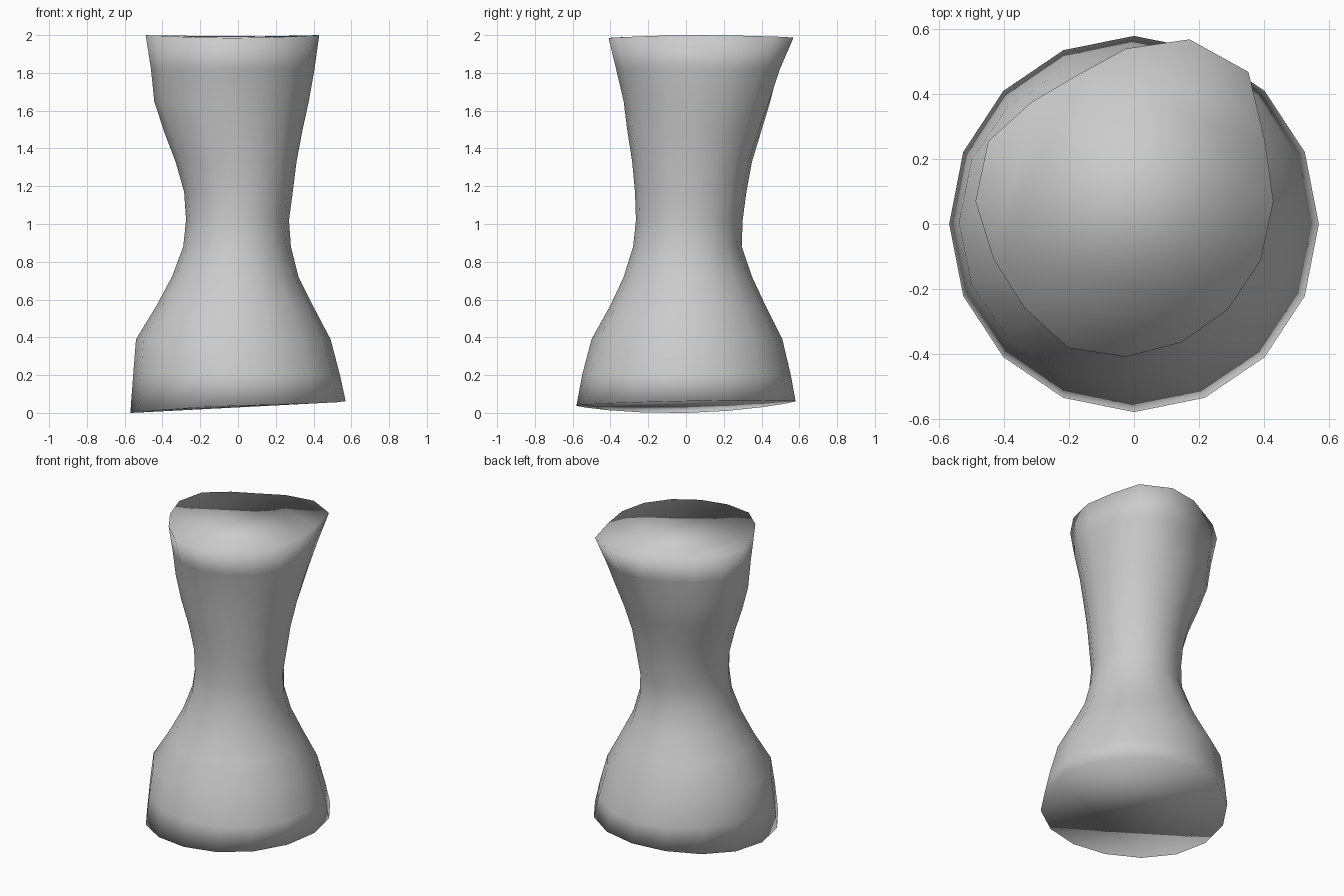
import bpy
import bmesh
from math import cos, sin, tau

cube = bpy.data.objects.get("Cube")
if cube:
    bpy.data.objects.remove(cube)

SIDES = 16

# Cross-sections from foot to lip: height, min x, max x, min y, max y
SECTIONS = [
    (0.00, -0.57, 0.57, -0.58, 0.58),
    (0.20, -0.555, 0.54, -0.55, 0.555),
    (0.39, -0.54, 0.49, -0.50, 0.51),
    (0.57, -0.43, 0.395, -0.40, 0.42),
    (0.72, -0.35, 0.32, -0.33, 0.35),
    (0.88, -0.29, 0.28, -0.28, 0.295),
    (1.02, -0.275, 0.27, -0.265, 0.30),
    (1.17, -0.285, 0.29, -0.27, 0.32),
    (1.33, -0.33, 0.31, -0.285, 0.35),
    (1.49, -0.39, 0.34, -0.31, 0.40),
    (1.65, -0.44, 0.375, -0.33, 0.45),
    (1.82, -0.455, 0.405, -0.37, 0.495),
    (1.985, -0.48, 0.43, -0.41, 0.55),
]

# Uneven lip: radial factor for each side, fading out towards the waist
LIP = [1.0, 1.02, 1.18, 1.13, 0.98, 0.87, 0.90, 1.01,
       1.02, 0.97, 0.97, 1.02, 1.0, 0.98, 0.98, 0.99]


def ring(bm, section):
    z, x0, x1, y0, y1 = section
    fade = max(0.0, z - 1.0) ** 2
    verts = []
    for i, lip in enumerate(LIP):
        c, s = cos(tau * i / SIDES), sin(tau * i / SIDES)
        k = 1 + (lip - 1) * fade
        height = z
        if section is SECTIONS[0]:      # tilted foot
            height = 0.05 + 0.012 * (c + s) - 0.038 * max(0.0, -c) ** 2
        elif section is SECTIONS[-1]:   # slightly wavy lip
            height = z + 0.015 * c * c
        verts.append(bm.verts.new(((x0 + x1) / 2 + k * c * (x1 - x0) / 2,
                                   (y0 + y1) / 2 + k * s * (y1 - y0) / 2,
                                   height)))
    return verts


# Closed waisted body
bm = bmesh.new()
rings = [ring(bm, section) for section in SECTIONS]
for low, high in zip(rings, rings[1:]):
    for i in range(SIDES):
        j = (i + 1) % SIDES
        bm.faces.new((low[i], low[j], high[j], high[i]))
caps = [bm.faces.new(rings[0][::-1]), bm.faces.new(rings[-1])]
bmesh.ops.triangulate(bm, faces=caps)
for face in bm.faces:
    face.smooth = True

mesh = bpy.data.meshes.new("waisted_body")
bm.to_mesh(mesh)
bm.free()
body = bpy.data.objects.new("waisted_body", mesh)
bpy.context.collection.objects.link(body)

# Plain grey material
grey = bpy.data.materials.new("plain_grey")
grey.use_nodes = True
grey.diffuse_color = (0.6, 0.6, 0.6, 1)
grey.node_tree.nodes["Principled BSDF"].inputs["Base Color"].default_value = (0.6, 0.6, 0.6, 1)
mesh.materials.append(grey)
